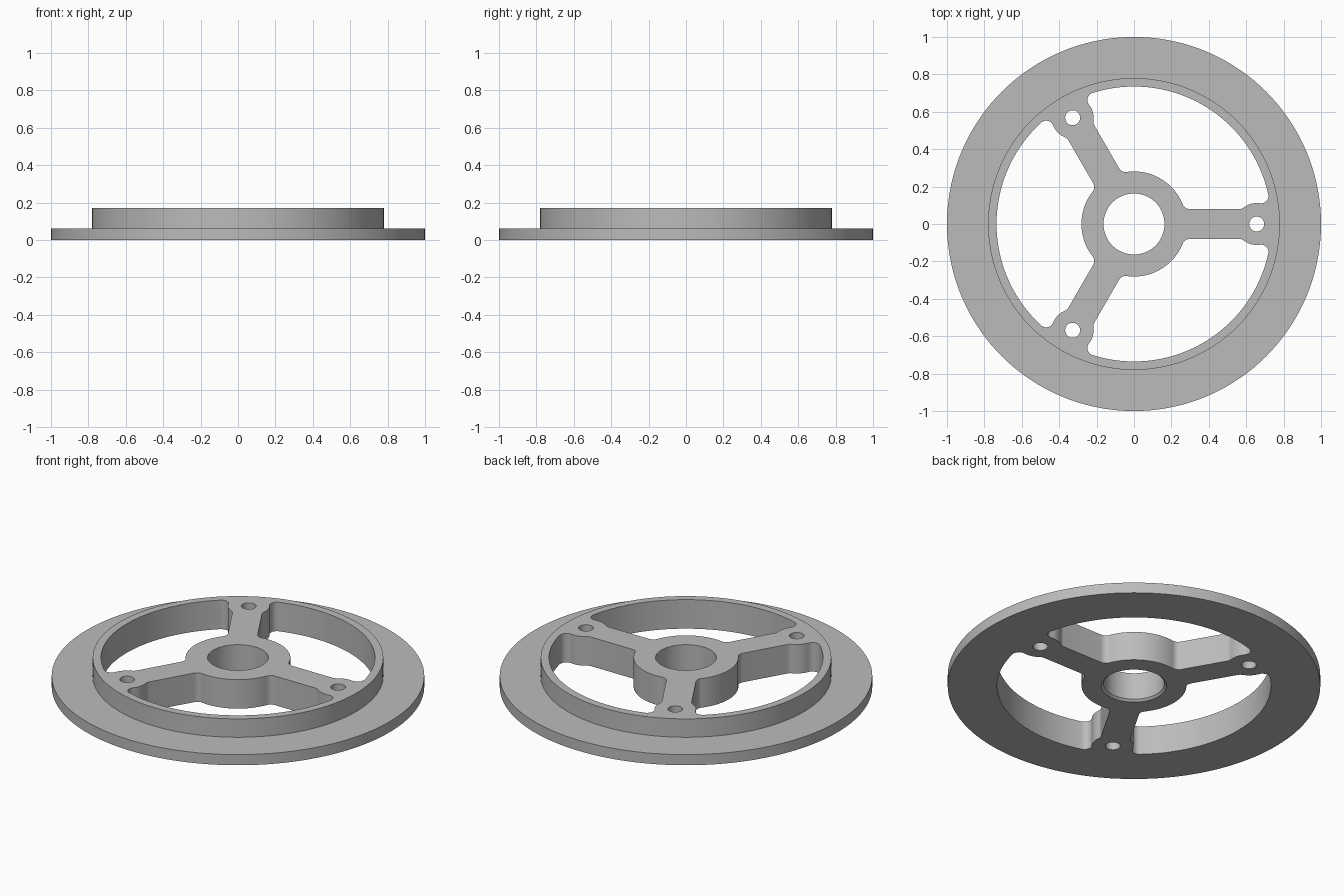
import bpy, bmesh
from math import sin, cos, pi, atan2, sqrt, radians

if "Cube" in bpy.data.objects:
    bpy.data.objects.remove(bpy.data.objects["Cube"])

HEIGHT, FLANGE_H = 0.172, 0.063
RIM_OUT, RIM_IN = 0.78, 0.735
HUB, BORE = 0.281, 0.163
SPOKE, FILLET = 0.08, 0.04          # spoke half width, corner radius
PAD_X, PAD_R, HOLE_R = 0.656, 0.112, 0.04


def arc(cx, cy, r, a0, a1, n):
    return [(cx + r * cos(a0 + (a1 - a0) * i / n),
             cy + r * sin(a0 + (a1 - a0) * i / n)) for i in range(n + 1)]


def circle(r, n, cx=0.0, cy=0.0):
    return arc(cx, cy, r, 0, 2 * pi, n)[:-1]


def window_half():
    """Half of one window outline, from the hub mid-line round to the rim mid-line."""
    f, y = FILLET, SPOKE + FILLET
    # fillet centres: hub/spoke, spoke/pad, pad/rim
    x1 = sqrt((HUB + f) ** 2 - y * y)
    x2 = PAD_X - sqrt((PAD_R + f) ** 2 - y * y)
    d = RIM_IN - f
    x3 = (d * d - (PAD_R + f) ** 2 + PAD_X ** 2) / (2 * PAD_X)
    y3 = sqrt(d * d - x3 * x3)
    a1, a2 = atan2(y, x1), atan2(y, x2 - PAD_X)
    a3, a4 = atan2(y3, x3 - PAD_X), atan2(y3, x3)
    pts = arc(0, 0, HUB, pi / 3, a1, 14)
    pts += arc(x1, y, f, a1 + pi, 1.5 * pi, 8)[1:]
    pts += arc(x2, y, f, 1.5 * pi, a2 + pi, 6)
    pts += arc(PAD_X, 0, PAD_R, a2, a3, 10)[1:]
    pts += arc(x3, y3, f, a3 + pi, a4 + 2 * pi, 14)[1:]
    pts += arc(0, 0, RIM_IN, a4, pi / 3, 24)[1:]
    return pts


def rotate(pts, a):
    return [(x * cos(a) - y * sin(a), x * sin(a) + y * cos(a)) for x, y in pts]


half = window_half()
# mirror across the 60 degree line
c, s = cos(radians(120)), sin(radians(120))
window = half + [(x * c + y * s, x * s - y * c) for x, y in half[-2:0:-1]]

bm = bmesh.new()
bottom_edges, top_edges = [], []


def wall(levels):
    """Stack outlines (points, z) into a wall; its end loops border the flat faces."""
    rings = [[bm.verts.new((x, y, z)) for x, y in pts] for pts, z in levels]
    n = len(rings[0])
    for lo, hi in zip(rings, rings[1:]):
        for i in range(n):
            j = (i + 1) % n
            bm.faces.new((lo[i], lo[j], hi[j], hi[i]))
    for ring, store in ((rings[0], bottom_edges), (rings[-1], top_edges)):
        store += [bm.edges.get((ring[i], ring[(i + 1) % n])) for i in range(n)]


# flange and stepped rim
N = 144
wall([(circle(1, N), 0), (circle(1, N), FLANGE_H),
      (circle(RIM_OUT, N), FLANGE_H), (circle(RIM_OUT, N), HEIGHT)])
# hub bore, chamfered underneath
wall([(circle(BORE + 0.012, 72), 0), (circle(BORE, 72), 0.012),
      (circle(BORE, 72), HEIGHT)])
# three windows and three bolt holes
for k in range(3):
    a = k * 2 * pi / 3
    w = rotate(window, a)
    h = circle(HOLE_R, 32, PAD_X * cos(a), PAD_X * sin(a))
    wall([(w, 0), (w, HEIGHT)])
    wall([(h, 0), (h, HEIGHT)])

# flat underside and top
for edges, nz in ((bottom_edges, -1), (top_edges, 1)):
    bmesh.ops.triangle_fill(bm, use_beauty=True, edges=edges, normal=(0, 0, nz))
bmesh.ops.recalc_face_normals(bm, faces=bm.faces)

mesh = bpy.data.meshes.new("spoked_flange_wheel")
bm.to_mesh(mesh)
bm.free()
wheel = bpy.data.objects.new("spoked_flange_wheel", mesh)
bpy.context.collection.objects.link(wheel)

metal = bpy.data.materials.new("light_grey_metal")
metal.diffuse_color = (0.5, 0.5, 0.5, 1)
metal.use_nodes = True
metal.node_tree.nodes["Principled BSDF"].inputs["Base Color"].default_value = metal.diffuse_color
mesh.materials.append(metal)

bpy.context.view_layer.objects.active = wheel
wheel.select_set(True)
bpy.ops.object.shade_smooth_by_angle(angle=radians(25))
